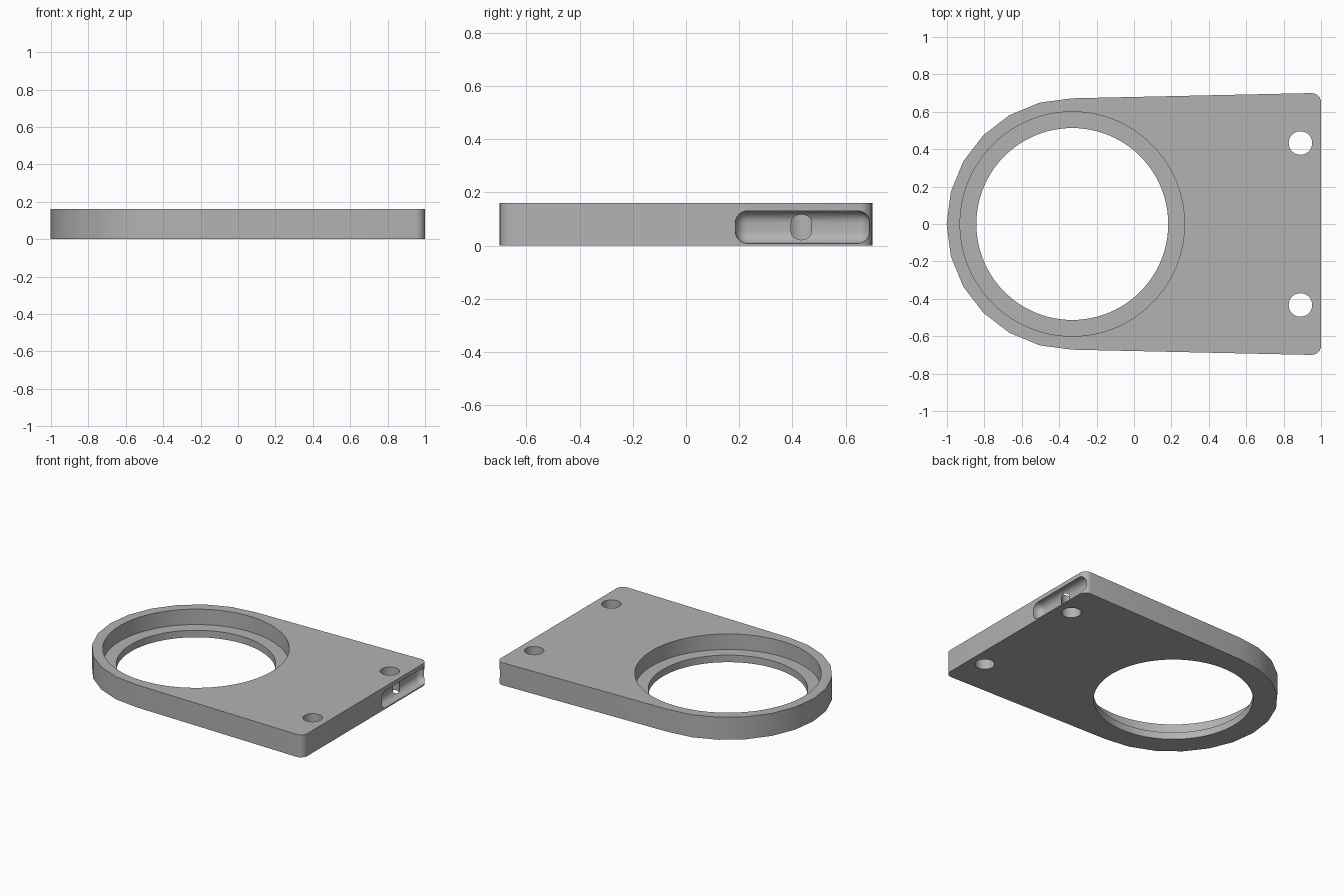
import bpy, bmesh
from math import sin, cos, radians

cube = bpy.data.objects.get("Cube")
if cube:
    bpy.data.objects.remove(cube, do_unlink=True)

HEIGHT = 0.16
RING_X, RING_R = -0.33, 0.672
CORNER = 0.05

grey = bpy.data.materials.new("plain grey")
grey.use_nodes = True
colour = (0.45, 0.45, 0.45, 1)
grey.diffuse_color = colour
grey.node_tree.nodes["Principled BSDF"].inputs["Base Color"].default_value = colour


def add_object(name, bm):
    bmesh.ops.recalc_face_normals(bm, faces=bm.faces)
    mesh = bpy.data.meshes.new(name)
    bm.to_mesh(mesh)
    bm.free()
    mesh.materials.append(grey)
    obj = bpy.data.objects.new(name, mesh)
    bpy.context.collection.objects.link(obj)
    return obj


def arc(cx, cy, radius, start, end, steps):
    angles = [radians(start + (end - start) * i / steps) for i in range(steps + 1)]
    return [(cx + radius * cos(a), cy + radius * sin(a)) for a in angles]


def cylinder(name, x, y, radius, bottom, top, sides):
    bm = bmesh.new()
    ring = [bm.verts.new((px, py, bottom)) for px, py in arc(x, y, radius, 0, 360, sides)[:-1]]
    base = bm.faces.new(ring)
    side = bmesh.ops.extrude_face_region(bm, geom=[base])["geom"]
    tops = [v for v in side if isinstance(v, bmesh.types.BMVert)]
    bmesh.ops.translate(bm, verts=tops, vec=(0, 0, top - bottom))
    return add_object(name, bm)


# Plate outline: faceted round end, slightly flaring sides, rounded corners
outline = arc(RING_X, 0, RING_R, 90, 270, 12)
outline += arc(1 - CORNER, -0.70 + CORNER, CORNER, -90, 0, 6)
outline += arc(1 - CORNER, 0.70 - CORNER, CORNER, 0, 90, 6)
bm = bmesh.new()
base = bm.faces.new([bm.verts.new((x, y, 0)) for x, y in outline])
geom = bmesh.ops.extrude_face_region(bm, geom=[base])["geom"]
bmesh.ops.translate(bm, verts=[v for v in geom if isinstance(v, bmesh.types.BMVert)],
                    vec=(0, 0, HEIGHT))
plate = add_object("mounting_plate", bm)

# Stepped opening and the two bolt holes
cutters = [
    cylinder("opening_cutter", RING_X, 0, 0.513, -0.1, 0.3, 96),
    cylinder("recess_cutter", RING_X, 0, 0.6, 0.05, 0.3, 96),
]
for side, label in ((1, "back"), (-1, "front")):
    cutters.append(cylinder(label + "_bolt_hole_cutter", 0.89, side * 0.433, 0.063, -0.1, 0.3, 32))

# Rounded finger slot in the straight end
bm = bmesh.new()
bmesh.ops.create_cube(bm, size=1)
bmesh.ops.scale(bm, vec=(0.12, 0.505, 0.122), verts=bm.verts)
bmesh.ops.bevel(bm, geom=bm.edges[:], offset=0.045, segments=6, profile=0.5, affect='EDGES')
bmesh.ops.translate(bm, vec=(1, 0.438, 0.069), verts=bm.verts)
cutters.append(add_object("slot_cutter", bm))

# Cut every opening, then remove the cutters
for cutter in cutters:
    mod = plate.modifiers.new(cutter.name, 'BOOLEAN')
    mod.operation = 'DIFFERENCE'
    mod.solver = 'EXACT'
    mod.object = cutter
bpy.ops.object.select_all(action='DESELECT')
plate.select_set(True)
bpy.context.view_layer.objects.active = plate
for cutter in cutters:
    bpy.ops.object.modifier_apply(modifier=cutter.name)
for cutter in cutters:
    bpy.data.objects.remove(cutter, do_unlink=True)

bpy.ops.object.shade_smooth_by_angle(angle=radians(30))
